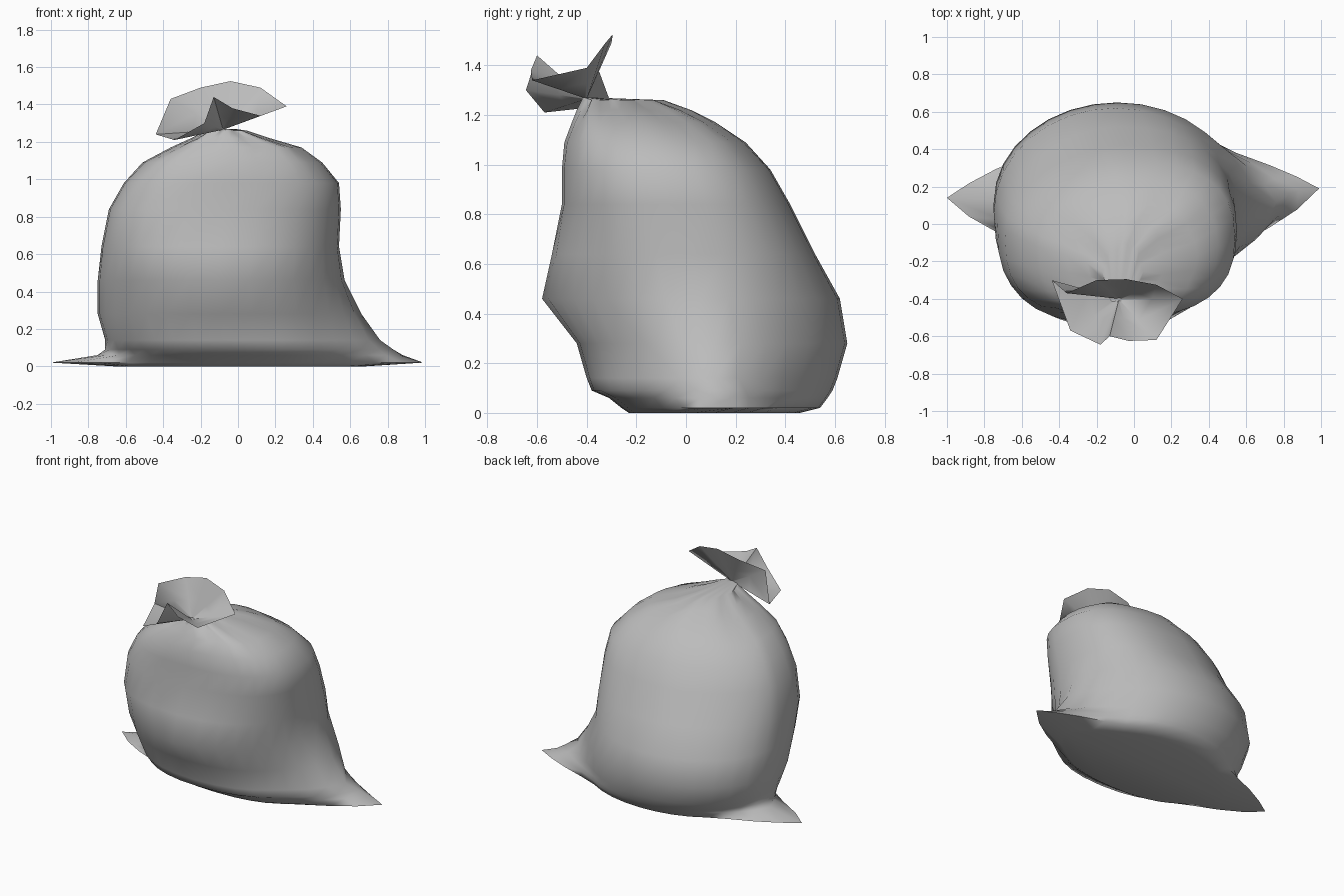
import bpy, bmesh, math
from mathutils import Vector

cube = bpy.data.objects.get("Cube")
if cube:
    bpy.data.objects.remove(cube, do_unlink=True)

SEGMENTS = 32
NECK = Vector((-0.08, -0.4, 1.265))

grey = bpy.data.materials.new("grey plastic")
grey.use_nodes = True
colour = (0.5, 0.5, 0.5, 1)
grey.diffuse_color = colour
bsdf = grey.node_tree.nodes["Principled BSDF"]
bsdf.inputs["Base Color"].default_value = colour
bsdf.inputs["Roughness"].default_value = 0.6


def bridge(bm, lower, upper):
    """Join two closed loops of equal length with quads."""
    count = len(lower)
    for i in range(count):
        j = (i + 1) % count
        bm.faces.new((lower[i], lower[j], upper[j], upper[i]))


def finish(bm, name, angle):
    """Turn a bmesh into a smooth shaded grey object."""
    mesh = bpy.data.meshes.new(name)
    bm.to_mesh(mesh)
    bm.free()
    mesh.materials.append(grey)
    obj = bpy.data.objects.new(name, mesh)
    bpy.context.collection.objects.link(obj)
    bpy.ops.object.select_all(action='DESELECT')
    obj.select_set(True)
    bpy.context.view_layer.objects.active = obj
    bpy.ops.object.shade_smooth_by_angle(angle=math.radians(angle))


def signed_power(value, power):
    return math.copysign(abs(value) ** power, value)


def bump(angle, centre, width):
    """Pointed bump around one direction, zero outside its width."""
    gap = abs((angle - centre + math.pi) % math.tau - math.pi)
    return max(0, 1 - gap / width)


def corner_power(z, a):
    """Roundness of each quarter: small is boxy, one is an ellipse."""
    front, left = math.sin(a) < 0, math.cos(a) > 0
    if z < 0.5:
        return 0.85 if front else 1.0
    if front:
        return 0.8 if left else 0.66
    return 0.82 if left else 1.15


def sack_ring(bm, z, x0, x1, y0, y1, right_tip, left_tip, belly, pleat):
    """One rounded cross-section with pulled corners, a front bulge and pleats."""
    cx, cy = (x0 + x1) / 2, (y0 + y1) / 2
    verts = []
    for i in range(SEGMENTS):
        a = math.tau * i / SEGMENTS
        power = corner_power(z, a)
        fold = 1 - pleat * (0.5 - 0.5 * math.cos(8 * a))
        x = cx + (x1 - x0) / 2 * signed_power(math.cos(a), power) * fold
        y = cy + (y1 - y0) / 2 * signed_power(math.sin(a), power) * fold
        left = bump(a, 0, 0.7)
        x += left_tip * left - right_tip * bump(a, math.pi, 0.68)
        y += 0.05 * left * (left_tip > 0.2) - belly * bump(a, -math.pi / 2, 1.0)
        verts.append(bm.verts.new((x, y, z)))
    return verts


# Sack body: height, x range, y range, right corner, left corner, belly, pleats
sections = [
    (0.0, -0.58, 0.56, -0.23, 0.46, 0.08, 0.12, 0, 0),
    (0.02, -0.63, 0.6, -0.26, 0.54, 0.37, 0.39, 0, 0),
    (0.06, -0.62, 0.6, -0.31, 0.57, 0.13, 0.28, 0, 0),
    (0.09, -0.66, 0.59, -0.37, 0.59, 0.05, 0.24, 0.01, 0),
    (0.14, -0.7, 0.58, -0.38, 0.61, 0.01, 0.18, 0.02, 0),
    (0.28, -0.75, 0.57, -0.42, 0.65, 0, 0.09, 0.02, 0),
    (0.46, -0.75, 0.55, -0.5, 0.62, 0, 0.02, 0.08, 0),
    (0.64, -0.73, 0.54, -0.49, 0.52, 0, 0, 0.05, 0),
    (0.84, -0.69, 0.55, -0.49, 0.42, 0, 0, 0.01, 0),
    (0.98, -0.61, 0.54, -0.49, 0.34, 0, 0, 0.01, 0),
    (1.09, -0.51, 0.45, -0.48, 0.24, 0, 0, 0.01, 0.02),
    (1.17, -0.36, 0.34, -0.46, 0.12, 0, 0, 0, 0.06),
    (1.22, -0.25, 0.17, -0.44, 0.02, 0, 0, 0, 0.12),
    (1.26, -0.17, 0.05, -0.42, -0.09, 0, 0, 0, 0.22),
    (1.27, -0.13, -0.02, -0.42, -0.36, 0, 0, 0, 0.2),
]
bm = bmesh.new()
rings = [sack_ring(bm, *section) for section in sections]
for lower, upper in zip(rings, rings[1:]):
    bridge(bm, lower, upper)
bm.faces.new(reversed(rings[0]))
bm.faces.new(rings[-1])
finish(bm, "sack_body", 75)

# Gathered opening: a thin crumpled sheet fanning out of the tied neck
rim = [
    (0.26, -0.4, 1.39), (0.12, -0.325, 1.49), (-0.04, -0.295, 1.525),
    (-0.2, -0.3, 1.49), (-0.36, -0.37, 1.43), (-0.44, -0.3, 1.24),
    (-0.34, -0.57, 1.21), (-0.18, -0.645, 1.3), (-0.13, -0.6, 1.44),
    (-0.03, -0.625, 1.38), (0.12, -0.62, 1.34),
]
bm = bmesh.new()
loops = [[], [], []]
for i, point in enumerate(rim):
    outward = Vector(point) - NECK
    pinch = 0.45 if i % 2 else 0.52
    for loop, reach in zip(loops, (0.04, pinch, 1)):
        loop.append(bm.verts.new(NECK + outward * reach))
for lower, upper in zip(loops, loops[1:]):
    bridge(bm, lower, upper)
finish(bm, "gathered_opening", 75)
